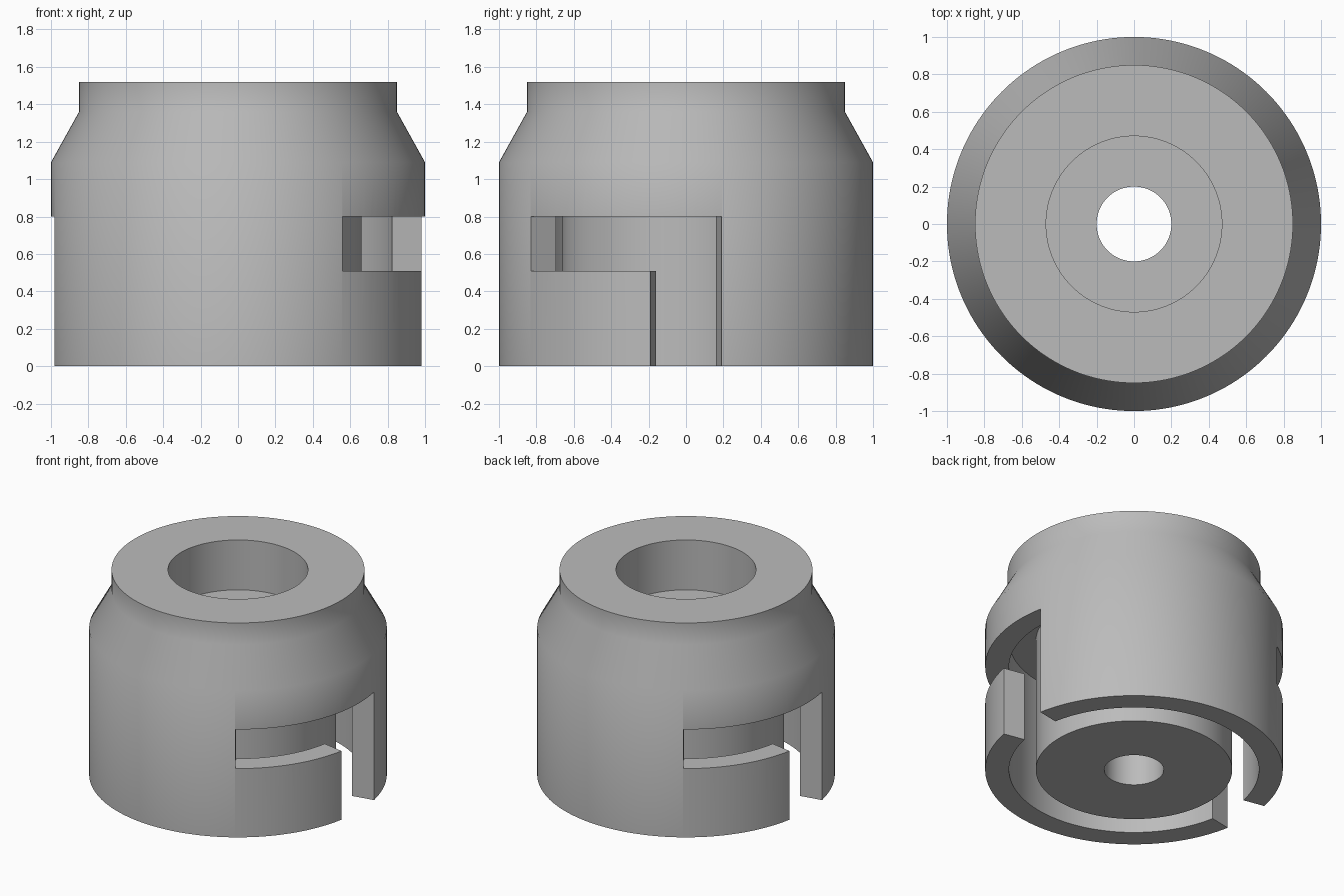
import bpy, bmesh, math

if "Cube" in bpy.data.objects:
    bpy.data.objects.remove(bpy.data.objects["Cube"])

SEGMENTS = 160


def new_object(name, bm):
    bmesh.ops.recalc_face_normals(bm, faces=bm.faces)
    mesh = bpy.data.meshes.new(name)
    bm.to_mesh(mesh)
    bm.free()
    obj = bpy.data.objects.new(name, mesh)
    bpy.context.collection.objects.link(obj)
    return obj


def ring_point(r, z, angle):
    return (r * math.cos(angle), r * math.sin(angle), z)


def lathe(name, profile):
    """Spin a closed (radius, height) profile around the z axis."""
    bm = bmesh.new()
    rings = [[bm.verts.new(ring_point(r, z, 2 * math.pi * i / SEGMENTS)) for r, z in profile]
             for i in range(SEGMENTS)]
    n = len(profile)
    for i, ring in enumerate(rings):
        nxt = rings[(i + 1) % SEGMENTS]
        for k in range(n):
            bm.faces.new((ring[k], nxt[k], nxt[(k + 1) % n], ring[(k + 1) % n]))
    return new_object(name, bm)


def sector(name, start, end, z0, z1, r0=0.75, r1=1.15, steps=24):
    """Arc-shaped block between two angles in degrees, used as a cutter."""
    bm = bmesh.new()
    slices = []
    for i in range(steps + 1):
        a = math.radians(start + (end - start) * i / steps)
        slices.append([bm.verts.new(ring_point(r, z, a))
                       for r, z in ((r0, z0), (r1, z0), (r1, z1), (r0, z1))])
    for s, t in zip(slices, slices[1:]):
        for k in range(4):
            bm.faces.new((s[k], t[k], t[(k + 1) % 4], s[(k + 1) % 4]))
    bm.faces.new(slices[0])
    bm.faces.new(slices[-1])
    obj = new_object(name, bm)
    obj.hide_render = True
    return obj


# Cap body: outer skirt, shoulder, neck, counterbore, through hole, core and ring groove
body = lathe("cap_body", [
    (1.00, 0.00), (1.00, 1.09), (0.85, 1.36), (0.85, 1.52),
    (0.47, 1.52), (0.47, 1.15), (0.20, 1.15), (0.20, 0.00),
    (0.66, 0.00), (0.66, 1.00), (0.84, 1.00), (0.84, 0.00)])

# Two opposite bayonet slots: a vertical entry and a sideways locking run
cutters = []
for turn in (0, 180):
    cutters.append(sector("slot_entry_cutter", turn - 11, turn + 11, -0.1, 0.65))
    cutters.append(sector("slot_run_cutter", turn - 56, turn + 11, 0.51, 0.80))

bpy.context.view_layer.objects.active = body
for cutter in cutters:
    mod = body.modifiers.new("slot", 'BOOLEAN')
    mod.operation = 'DIFFERENCE'
    mod.solver = 'EXACT'
    mod.object = cutter
    bpy.ops.object.modifier_apply(modifier=mod.name)
for cutter in cutters:
    bpy.data.objects.remove(cutter, do_unlink=True)

# Plain grey finish with smooth round walls and crisp rims
grey = bpy.data.materials.new("grey")
grey.diffuse_color = (0.5, 0.5, 0.5, 1)
grey.use_nodes = True
grey.node_tree.nodes["Principled BSDF"].inputs["Base Color"].default_value = grey.diffuse_color
body.data.materials.clear()
body.data.materials.append(grey)
bpy.ops.object.select_all(action='DESELECT')
body.select_set(True)
bpy.ops.object.shade_smooth_by_angle(angle=math.radians(35))
